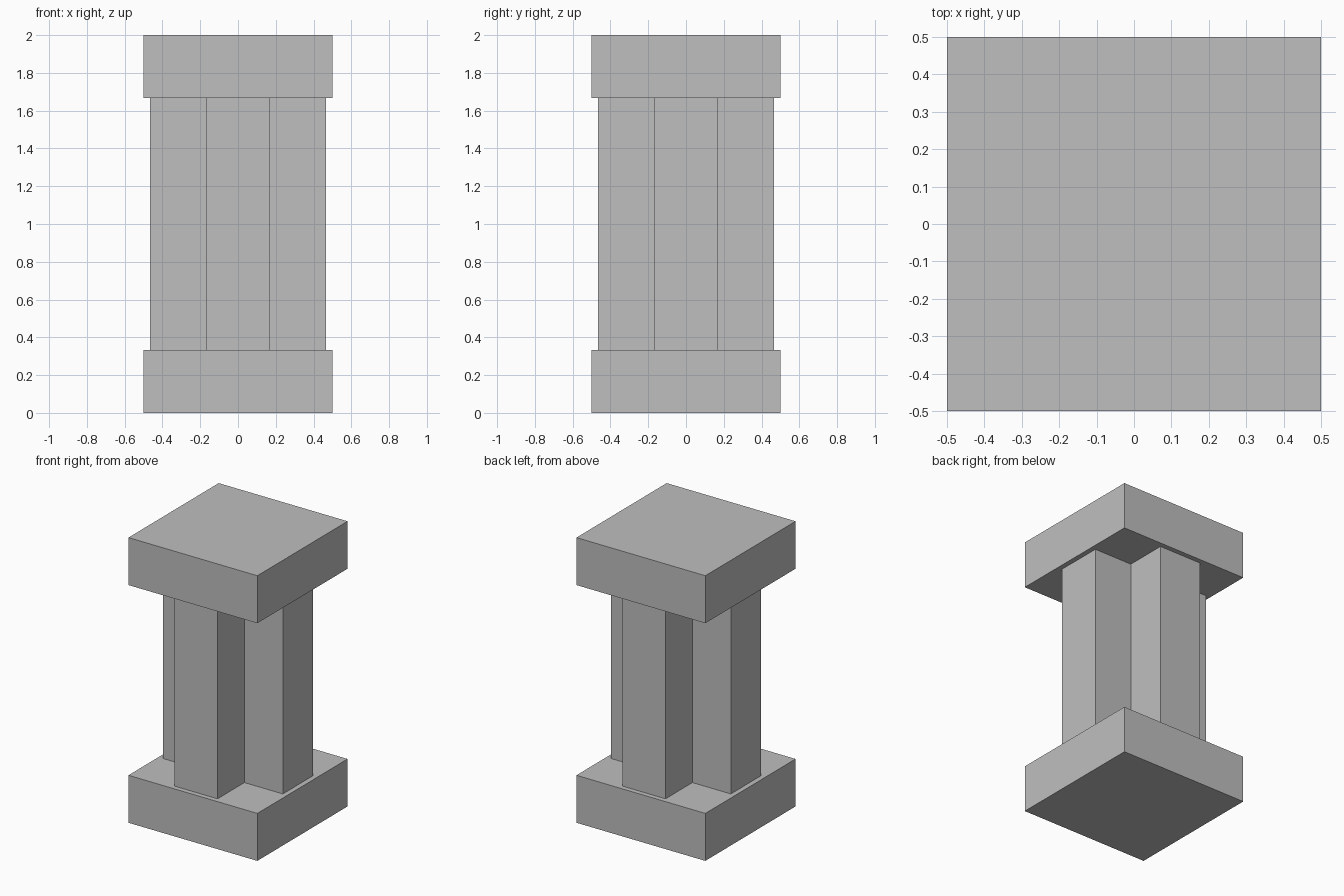
import bpy
import bmesh

cube = bpy.data.objects.get("Cube")
if cube:
    bpy.data.objects.remove(cube, do_unlink=True)

stone = bpy.data.materials.new("grey_stone")
stone.use_nodes = True
stone.diffuse_color = (0.52, 0.52, 0.52, 1)
stone.node_tree.nodes["Principled BSDF"].inputs["Base Color"].default_value = (0.52, 0.52, 0.52, 1)

HALF, HEIGHT, SLAB = 0.5, 2.0, 0.333   # slab half width, total height, slab thickness
ARM, REACH = 0.167, 0.465              # half width and length of the column's arms


def prism(name, outline, bottom, top):
    """Extrude a closed xy outline from bottom to top."""
    bm = bmesh.new()
    base = bm.faces.new([bm.verts.new((x, y, bottom)) for x, y in outline])
    side = bmesh.ops.extrude_face_region(bm, geom=[base], use_keep_orig=True)
    moved = [v for v in side["geom"] if isinstance(v, bmesh.types.BMVert)]
    bmesh.ops.translate(bm, vec=(0, 0, top - bottom), verts=moved)
    bmesh.ops.recalc_face_normals(bm, faces=bm.faces)
    mesh = bpy.data.meshes.new(name)
    bm.to_mesh(mesh)
    bm.free()
    mesh.materials.append(stone)
    obj = bpy.data.objects.new(name, mesh)
    bpy.context.collection.objects.link(obj)
    return obj


# Square slabs at the bottom and top
square = [(-HALF, -HALF), (HALF, -HALF), (HALF, HALF), (-HALF, HALF)]
prism("base_slab", square, 0, SLAB)
prism("top_slab", square, HEIGHT - SLAB, HEIGHT)

# Cross-shaped column: one corner of the outline turned four times
cross = []
x_y = [(REACH, -ARM), (REACH, ARM), (ARM, ARM)]
for turn in range(4):
    cross += x_y
    x_y = [(-y, x) for x, y in x_y]
prism("cross_column", cross, SLAB, HEIGHT - SLAB)
